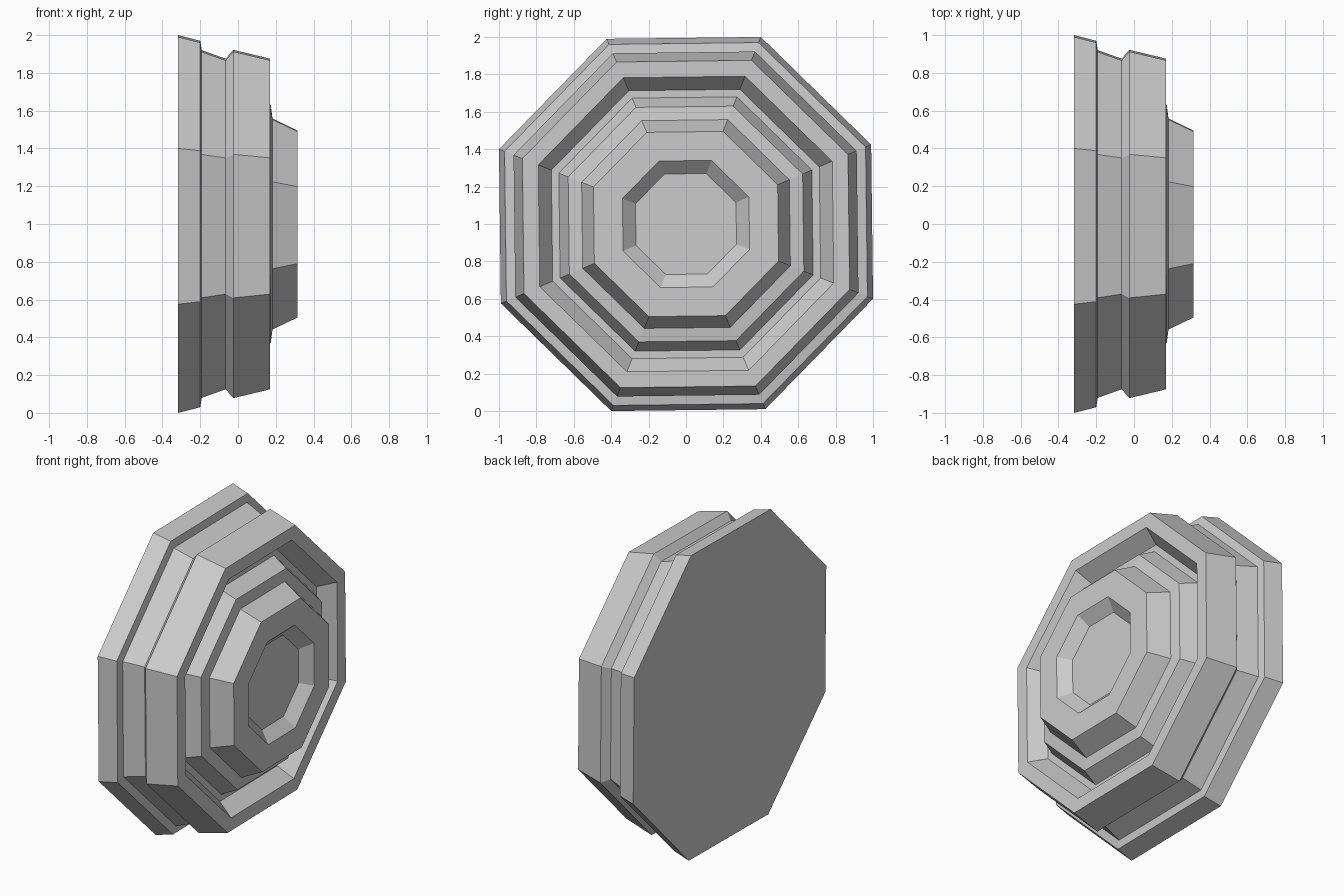
import bpy, bmesh, math

if "Cube" in bpy.data.objects:
    bpy.data.objects.remove(bpy.data.objects["Cube"])

SIDES = 8
TWIST = math.radians(23.2)             # slight turn of the octagon
TO_R = 1 / math.cos(math.radians(21.8))  # half-height -> corner radius


def lathe_x(name, profile, centre_z):
    """Sweep (x, half_height) points around the x axis, capping both ends."""
    bm = bmesh.new()
    rings = []
    for x, h in profile:
        ring = []
        for k in range(SIDES):
            a = TWIST + k * math.tau / SIDES
            r = h * TO_R
            ring.append(bm.verts.new((x, r * math.cos(a), centre_z + r * math.sin(a))))
        rings.append(ring)
    for lo, hi in zip(rings, rings[1:]):
        for k in range(SIDES):
            n = (k + 1) % SIDES
            bm.faces.new((lo[k], lo[n], hi[n], hi[k]))
    bm.faces.new(rings[0][::-1])
    bm.faces.new(rings[-1])
    bmesh.ops.recalc_face_normals(bm, faces=bm.faces)
    mesh = bpy.data.meshes.new(name)
    bm.to_mesh(mesh)
    bm.free()
    obj = bpy.data.objects.new(name, mesh)
    bpy.context.collection.objects.link(obj)
    return obj


# back flange and grooved outer rim
flange = [(-0.317, 1.0), (-0.20, 0.97), (-0.192, 0.92), (-0.065, 0.875)]
rim = [(-0.025, 0.922), (0.17, 0.875), (0.17, 0.79)]
# sunken channel, then the stepped hub with its dished face
channel = [(0.07, 0.72), (0.07, 0.68)]
hub = [(0.173, 0.63), (0.183, 0.558), (0.315, 0.495), (0.315, 0.34), (0.25, 0.27)]

lathe_x("octagonal_stepped_disc", flange + rim + channel + hub, 1.0)
